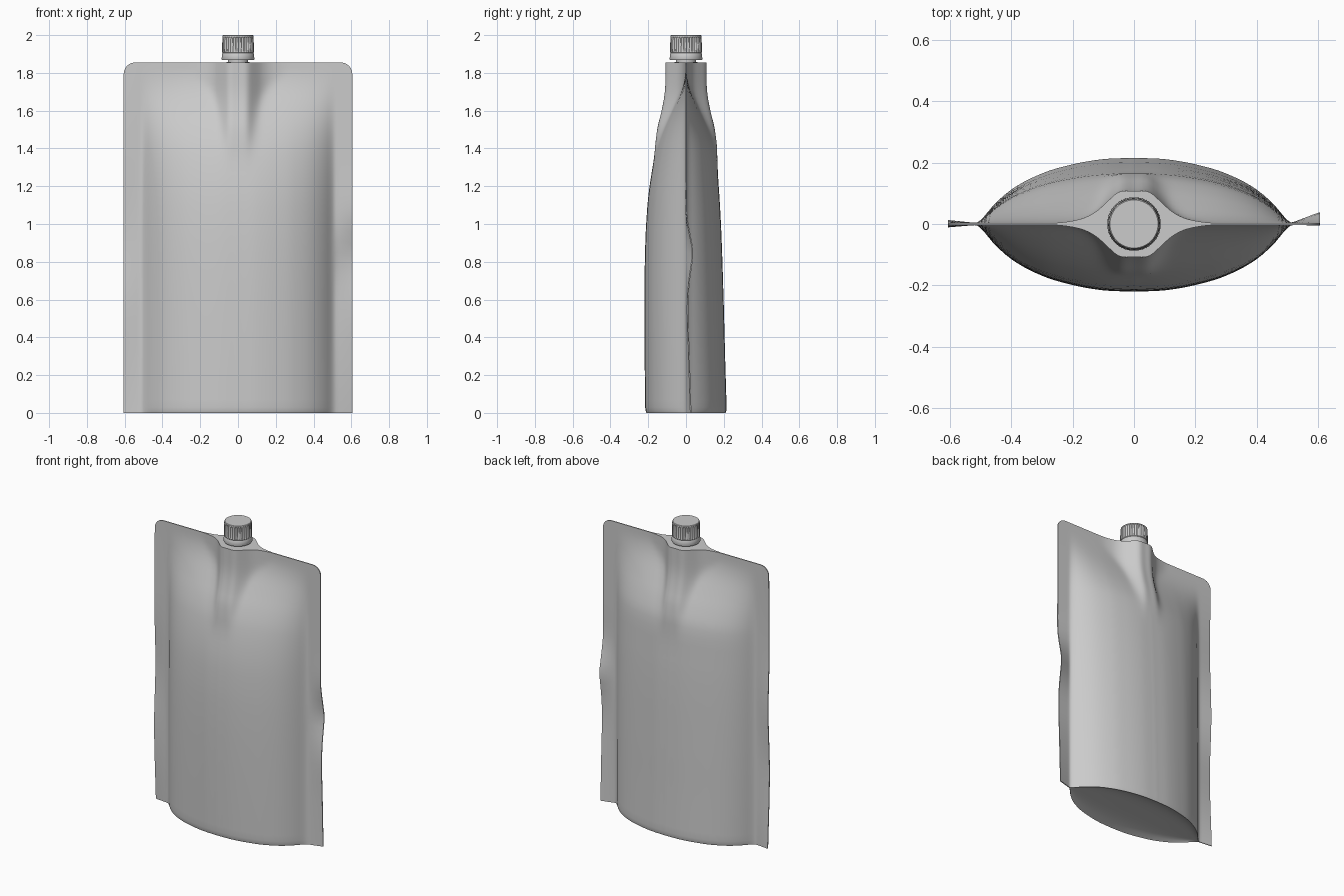
import bpy, bmesh, math

if "Cube" in bpy.data.objects:
    bpy.data.objects.remove(bpy.data.objects["Cube"])


def interp(pts, v):
    """Smooth cubic lookup through a few (position, value) points."""
    if v <= pts[0][0]:
        return pts[0][1]
    if v >= pts[-1][0]:
        return pts[-1][1]
    i = next(k for k in range(len(pts) - 1) if v <= pts[k + 1][0])
    (x0, y0), (x1, y1) = pts[i], pts[i + 1]
    slope = lambda a, b: (b[1] - a[1]) / (b[0] - a[0])
    s = slope(pts[i], pts[i + 1])
    m0 = 0.5 * (s + slope(pts[i - 1], pts[i])) if i > 0 else s
    m1 = 0.5 * (s + slope(pts[i + 1], pts[i + 2])) if i + 2 < len(pts) else s
    h = x1 - x0
    t = (v - x0) / h
    return (y0 * (2*t**3 - 3*t*t + 1) + h * m0 * (t**3 - 2*t*t + t)
            + y1 * (3*t*t - 2*t**3) + h * m1 * (t**3 - t*t))


def finish(bm, name, angle):
    bmesh.ops.recalc_face_normals(bm, faces=bm.faces)
    me = bpy.data.meshes.new(name)
    bm.to_mesh(me)
    bm.free()
    ob = bpy.data.objects.new(name, me)
    bpy.context.collection.objects.link(ob)
    bpy.ops.object.select_all(action='DESELECT')
    ob.select_set(True)
    bpy.context.view_layer.objects.active = ob
    bpy.ops.object.shade_smooth_by_angle(angle=math.radians(angle))
    return ob


def bridge(bm, rings):
    for a, b in zip(rings, rings[1:]):
        n = len(a)
        for i in range(n):
            j = (i + 1) % n
            bm.faces.new((a[i], a[j], b[j], b[i]))
    bm.faces.new(rings[0])
    bm.faces.new(rings[-1])


# Pouch dimensions and profiles; the back wall is flatter than the front
HALF_W, INNER, TOP, CORNER, FILM = 0.605, 0.51, 1.855, 0.06, 0.003
SHOULDER = [(1.4, .15), (1.5, .115), (1.6, .07), (1.7, .026), (1.75, .010), (1.81, 0), (1.86, 0)]
FRONT = [(0, .213), (.3, .216), (.6, .217), (.8, .215), (1.0, .208), (1.2, .190)] + SHOULDER
BACK = [(0, .213), (.3, .204), (.6, .196), (1.0, .182), (1.2, .170)] + SHOULDER
LENS = [(0, 1), (.1, .98), (.2, .90), (.3, .76), (.4, .51), (.46, .26),
        (.49, .09), (.51, .01), (.525, 0), (.61, 0)]
SPOUT = [(0, .104), (.04, .104), (.055, .098), (.09, .067), (.12, .040), (.16, .018),
         (.22, .004), (.27, 0), (.6, 0)]
SPOUT_SCALE = [(1.15, 0), (1.3, .6), (1.4, 1.1), (1.5, 1.28), (1.6, 1.17), (1.66, 1.08),
               (1.72, 1.02), (1.86, 1)]
RIGHT_WAVE = [(0, .026), (.3, .017), (.6, .010), (.72, .02), (.85, .036), (.95, .02),
              (1.05, .002), (1.3, 0), (1.86, 0)]
LEFT_WAVE = [(0, .010), (.5, -.008), (.9, .006), (1.3, -.006), (1.86, 0)]


def half_depth(x, z, wall):
    lens = max(0, interp(wall, z)) * max(0, interp(LENS, abs(x)))
    bump = max(0, interp(SPOUT, abs(x))) * max(0, interp(SPOUT_SCALE, z))
    d = FILM + (lens**4 + bump**4) ** 0.25
    # rounded rim around the base
    return max(FILM, d - .006 * max(0, 1 - z / .03) ** 2 * min(1, d / .05))


def seal_wave(x, z):
    w = max(0, (abs(x) - INNER) / (HALF_W - INNER))
    return w * interp(RIGHT_WAVE if x > 0 else LEFT_WAVE, z)


def top_edge(x):
    d = max(0, abs(x) - (HALF_W - CORNER))
    return TOP - CORNER + math.sqrt(max(0, CORNER**2 - d * d))


# Pouch: one closed y-z section per column, bridged from left to right
half = [i * .0125 for i in range(24)] + [.3 + i * .02 for i in range(9)]
half += [.475, .49, .50, .51, .52, .535, .545]
half += [HALF_W - CORNER + CORNER * math.sin(math.radians(a)) for a in range(15, 91, 15)]
columns = [-x for x in reversed(half[1:])] + half
levels = [0, .004, .012, .03] + [.07 + i * .06 for i in range(22)]
levels += [1.38 + i * .03 for i in range(16)] + [TOP]
bm = bmesh.new()
rings = []
for x in columns:
    k = top_edge(x) / TOP
    front, back = [], []
    for z0 in levels:
        z = z0 * k
        w = seal_wave(x, z)
        front.append((x, w - half_depth(x, z, FRONT), z))
        back.append((x, w + half_depth(x, z, BACK), z))
    # gently dished base panel
    d, w = half_depth(x, 0, FRONT), seal_wave(x, 0)
    dish = .03 * max(0, interp(LENS, abs(x)))
    base = [(x, w + s / 6 * d, dish * (1 - (s / 6) ** 4)) for s in range(5, -6, -1)]
    rings.append([bm.verts.new(p) for p in front + back[::-1] + base])
bridge(bm, rings)
finish(bm, "pouch", 60)


def lathe(name, profile, segments, angle):
    """Profile rows are (radius, z, rib depth)."""
    bm = bmesh.new()
    rings = []
    for r, z, rib in profile:
        ring = []
        for i in range(segments):
            a = 2 * math.pi * i / segments
            rr = r - (rib if i % 4 in (2, 3) else 0)
            ring.append(bm.verts.new((rr * math.cos(a), rr * math.sin(a), z)))
        rings.append(ring)
    bridge(bm, rings)
    return finish(bm, name, angle)


# Spout neck with its flange
lathe("spout_neck", [(.06, 1.84, 0), (.06, 1.858, 0), (.054, 1.858, 0), (.054, 1.885, 0)], 48, 30)

# Tamper ring below the cap
lathe("tamper_ring", [(.06, 1.868, 0), (.085, 1.868, 0), (.087, 1.873, 0), (.084, 1.902, 0),
                      (.082, 1.905, 0), (.07, 1.905, 0)], 96, 30)

# Ribbed screw cap
lathe("screw_cap", [(.07, 1.902, 0), (.081, 1.905, 0), (.084, 1.909, 0),
                    (.084, 1.914, .0035), (.083, 1.988, .0035), (.082, 1.991, 0),
                    (.081, 1.997, 0), (.078, 2.0, 0)], 144, 30)
